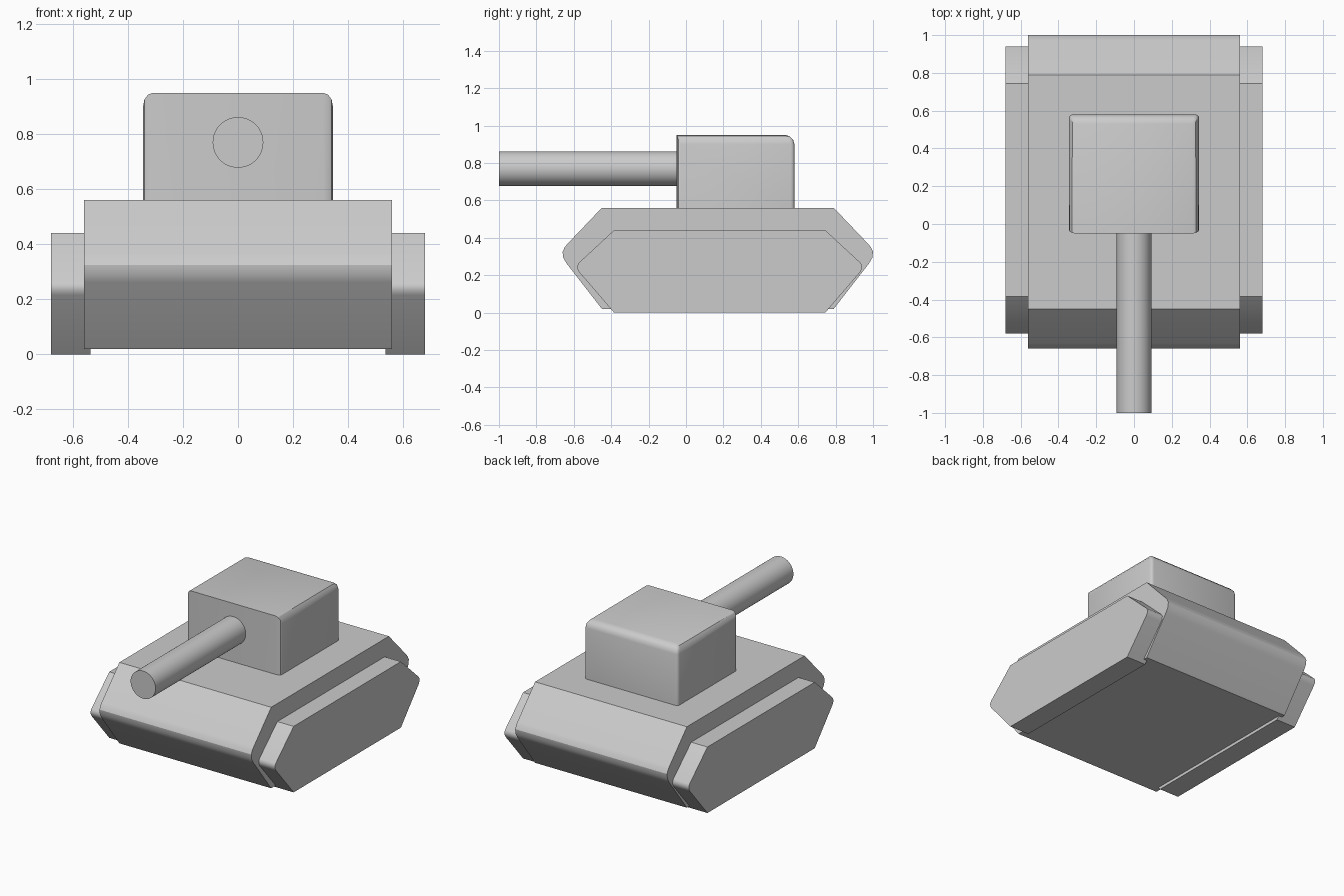
import bpy, bmesh, math

if "Cube" in bpy.data.objects:
    bpy.data.objects.remove(bpy.data.objects["Cube"])


def finish(bm, name, smooth=True):
    bmesh.ops.recalc_face_normals(bm, faces=bm.faces)
    mesh = bpy.data.meshes.new(name)
    bm.to_mesh(mesh)
    bm.free()
    ob = bpy.data.objects.new(name, mesh)
    bpy.context.collection.objects.link(ob)
    bpy.ops.object.select_all(action='DESELECT')
    ob.select_set(True)
    bpy.context.view_layer.objects.active = ob
    if smooth:
        bpy.ops.object.shade_smooth_by_angle(angle=math.radians(32))
    return ob


def slab(name, half_profile, centre_y, x0, x1):
    """Extrude a fore-aft symmetric (distance from centre, z) profile along x."""
    front = [(centre_y - d, z) for d, z in half_profile]
    back = [(centre_y + d, z) for d, z in reversed(half_profile)]
    bm = bmesh.new()
    face = bm.faces.new([bm.verts.new((x0, y, z)) for y, z in front + back])
    new = bmesh.ops.extrude_face_region(bm, geom=[face])['geom']
    bmesh.ops.translate(bm, vec=(x1 - x0, 0, 0),
                        verts=[v for v in new if isinstance(v, bmesh.types.BMVert)])
    return finish(bm, name)


# Hull with rounded nose and tail
hull = [(0.62, 0.02), (0.808, 0.262), (0.826, 0.293), (0.83, 0.325),
        (0.818, 0.35), (0.805, 0.366), (0.62, 0.56)]
slab("hull", hull, 0.17, -0.56, 0.56)

# Track housings either side
track = [(0.565, 0.0), (0.75, 0.215), (0.76, 0.232), (0.761, 0.25),
         (0.754, 0.265), (0.565, 0.44)]
for side, name in ((-1, "left_track"), (1, "right_track")):
    slab(name, track, 0.18, side * 0.535, side * 0.68)

# Turret: box with rounded upper sides and back, crisp front top edge
bm = bmesh.new()
bmesh.ops.create_cube(bm, size=1)
bmesh.ops.scale(bm, vec=(0.69, 0.63, 0.41), verts=bm.verts)
bmesh.ops.translate(bm, vec=(0, 0.265, 0.745), verts=bm.verts)
weight = bm.edges.layers.float.new("bevel_weight_edge")
for e in bm.edges:
    a, b = e.verts
    mid = (a.co + b.co) / 2
    if abs(a.co.z - b.co.z) > 0.1:
        e[weight] = 0.4
    elif mid.z > 0.9 and mid.y > 0:
        e[weight] = 1.0
turret = finish(bm, "turret", smooth=False)
bevel = turret.modifiers.new("rounded_edges", 'BEVEL')
bevel.limit_method = 'WEIGHT'
bevel.width = 0.05
bevel.segments = 3
bpy.ops.object.modifier_apply(modifier=bevel.name)
bpy.ops.object.shade_smooth_by_angle(angle=math.radians(32))

# Gun barrel
bpy.ops.mesh.primitive_cylinder_add(vertices=48, radius=0.092, depth=1.0,
                                    location=(0, -0.5, 0.77),
                                    rotation=(math.radians(90), 0, 0))
bpy.context.object.name = "gun_barrel"
bpy.ops.object.shade_smooth_by_angle(angle=math.radians(32))
